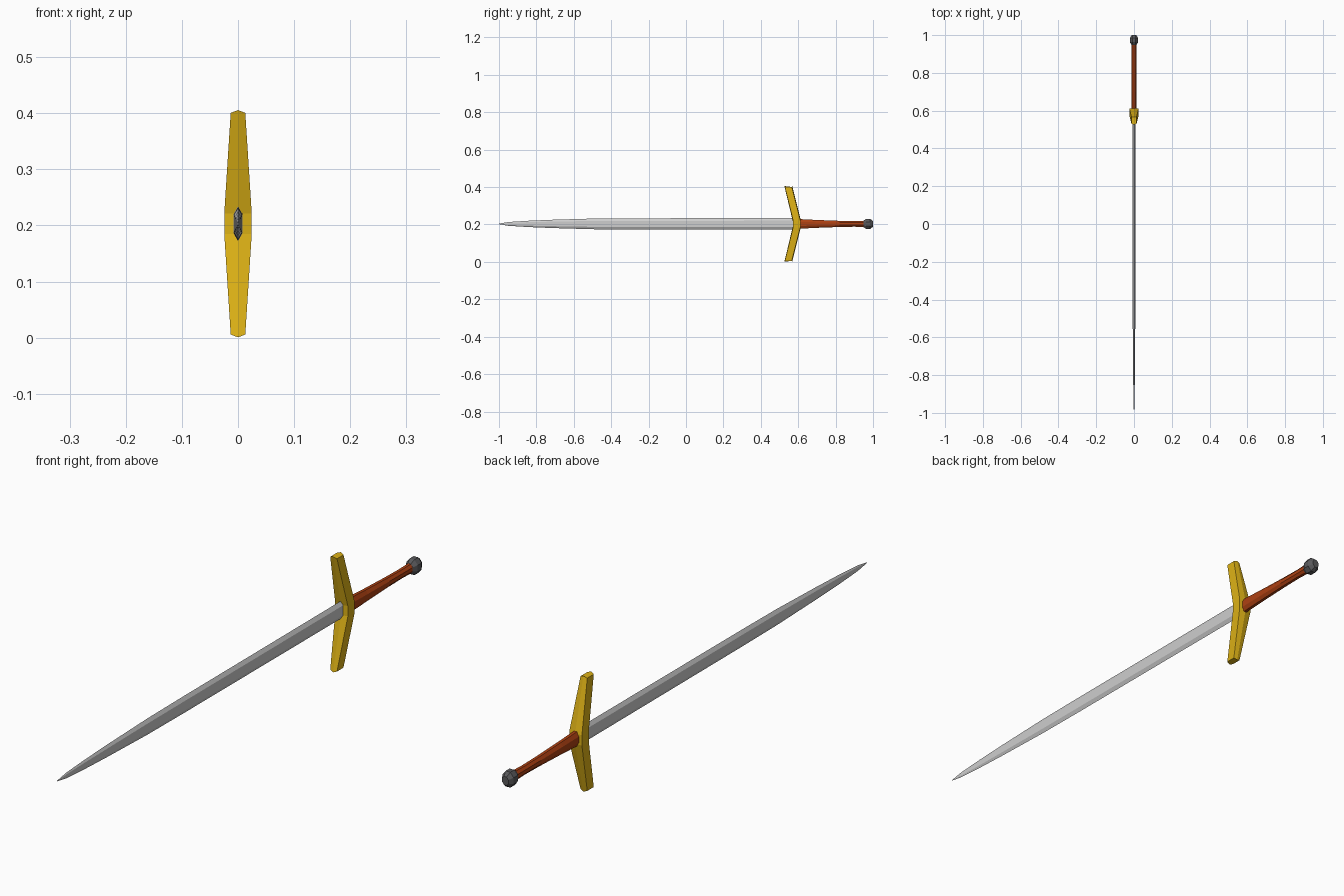
import bpy, bmesh, math

if "Cube" in bpy.data.objects:
    bpy.data.objects.remove(bpy.data.objects["Cube"])

ZC = 0.203  # height of the sword's long axis


def material(name, rgb):
    m = bpy.data.materials.new(name)
    m.diffuse_color = (*rgb, 1)
    m.use_nodes = True
    m.node_tree.nodes["Principled BSDF"].inputs["Base Color"].default_value = m.diffuse_color
    return m


steel = material("steel", (0.62, 0.62, 0.62))
gold = material("gold", (0.72, 0.44, 0.008))
leather = material("red_brown_leather", (0.42, 0.052, 0.006))
iron = material("dark_iron", (0.1, 0.1, 0.105))


def loft(name, rings, mat):
    """Skin a list of equal-length point rings and cap both ends."""
    bm = bmesh.new()
    vs = [[bm.verts.new(p) for p in ring] for ring in rings]
    n = len(vs[0])
    for a, b in zip(vs, vs[1:]):
        for i in range(n):
            j = (i + 1) % n
            bm.faces.new((a[i], a[j], b[j], b[i]))
    bm.faces.new(vs[0])
    bm.faces.new(vs[-1])
    bmesh.ops.recalc_face_normals(bm, faces=bm.faces)
    me = bpy.data.meshes.new(name)
    bm.to_mesh(me)
    bm.free()
    me.materials.append(mat)
    ob = bpy.data.objects.new(name, me)
    bpy.context.collection.objects.link(ob)
    return ob


def blade_ring(y, half_width, half_thick):
    # flattened hexagon: two broad flats with bevelled cutting edges
    k = 0.55 * half_width
    pts = [(0, half_width), (half_thick, k), (half_thick, -k),
           (0, -half_width), (-half_thick, -k), (-half_thick, k)]
    return [(x, y, ZC + z) for x, z in pts]


def oct_ring(y, rx, rz):
    c = 1 / math.cos(math.pi / 8)
    return [(rx * c * math.cos(a), y, ZC + rz * c * math.sin(a))
            for a in (math.pi / 8 + i * math.pi / 4 for i in range(8))]


# Blade, tapering to the point at the front
loft("blade", [blade_ring(*s) for s in (
    (-1.0, 0.0015, 0.0006), (-0.95, 0.010, 0.0025), (-0.85, 0.0165, 0.004),
    (-0.72, 0.022, 0.0055), (-0.5, 0.0285, 0.007), (-0.3, 0.030, 0.0075),
    (0.59, 0.031, 0.008))], steel)


# Crossguard: arms swept forward, ridged front and back
def guard_ring(z, y, w, h, end=0.0):
    pts = [(-w, -h), (0, -h - 0.003), (w, -h), (w, h), (0, h + 0.003), (-w, h)]
    return [(px, y + py, ZC + z + (end if px == 0 else 0)) for px, py in pts]


arm = ((0.018, 0.592, 0.0245, 0.019), (0.1975, 0.547, 0.013, 0.018))
loft("crossguard",
     [guard_ring(-arm[1][0], *arm[1][1:], end=-0.005), guard_ring(-arm[0][0], *arm[0][1:]),
      guard_ring(*arm[0]), guard_ring(*arm[1], end=0.005)], gold)

# Grip, wide at the guard and waisted towards the pommel
loft("grip", [oct_ring(*s) for s in (
    (0.60, 0.0135, 0.026), (0.70, 0.013, 0.021), (0.82, 0.0125, 0.0165),
    (0.90, 0.0125, 0.015), (0.965, 0.013, 0.017))], leather)

# Faceted pommel
loft("pommel", [oct_ring(*s) for s in (
    (0.948, 0.013, 0.017), (0.963, 0.022, 0.027),
    (0.985, 0.022, 0.027), (1.0, 0.012, 0.015))], iron)
